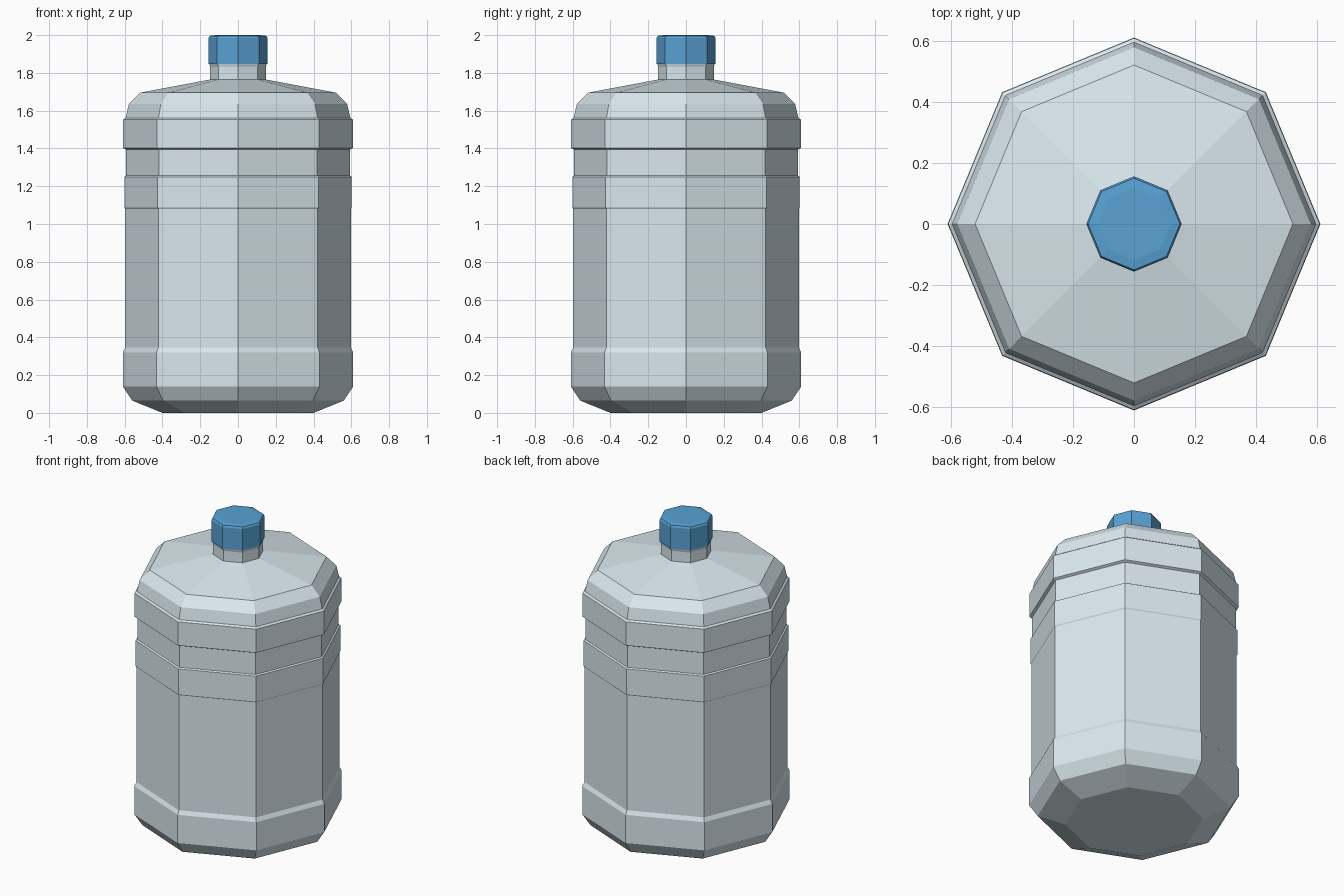
import bpy, bmesh
from math import cos, sin, pi

if "Cube" in bpy.data.objects:
    bpy.data.objects.remove(bpy.data.objects["Cube"])

SIDES = 8


def material(name, color):
    m = bpy.data.materials.new(name)
    m.diffuse_color = color
    m.use_nodes = True
    m.node_tree.nodes["Principled BSDF"].inputs["Base Color"].default_value = m.diffuse_color
    return m


def lathe(name, profile, mat):
    """Revolve (radius, z) points into a closed, flat-faced octagonal solid."""
    bm = bmesh.new()
    rings = [[bm.verts.new((r * cos(2 * pi * i / SIDES), r * sin(2 * pi * i / SIDES), z))
              for i in range(SIDES)] for r, z in profile]
    for a, b in zip(rings, rings[1:]):
        for i in range(SIDES):
            j = (i + 1) % SIDES
            bm.faces.new((a[i], a[j], b[j], b[i]))
    bm.faces.new(rings[0][::-1])
    bm.faces.new(rings[-1])
    bmesh.ops.recalc_face_normals(bm, faces=bm.faces)
    mesh = bpy.data.meshes.new(name)
    bm.to_mesh(mesh)
    bm.free()
    mesh.materials.append(mat)
    obj = bpy.data.objects.new(name, mesh)
    bpy.context.collection.objects.link(obj)
    return obj


plastic = material("pale_plastic", (0.70, 0.81, 0.86, 1))
blue = material("cap_blue", (0.10, 0.36, 0.66, 1))

# Bottle: base, lower band, body, two raised ribs, shoulder and neck
lathe("bottle", [
    (0.40, 0.005), (0.56, 0.065), (0.61, 0.14), (0.61, 0.32), (0.597, 0.345),
    (0.597, 1.08), (0.602, 1.087), (0.602, 1.25), (0.592, 1.256),
    (0.592, 1.394), (0.608, 1.402), (0.608, 1.553), (0.595, 1.562),
    (0.578, 1.635), (0.52, 1.695), (0.147, 1.765), (0.147, 1.83), (0.153, 1.85),
], plastic).location.z = -0.0
bpy.data.objects["bottle"].data.vertices.foreach_get  # no-op guard removed below

# Cap with a softened top rim
lathe("cap", [(0.156, 1.848), (0.156, 1.985), (0.15, 1.996), (0.118, 2.0)], blue)

# Seat the base exactly on the ground
for v in bpy.data.objects["bottle"].data.vertices:
    if v.co.z < 0.01:
        v.co.z = 0
